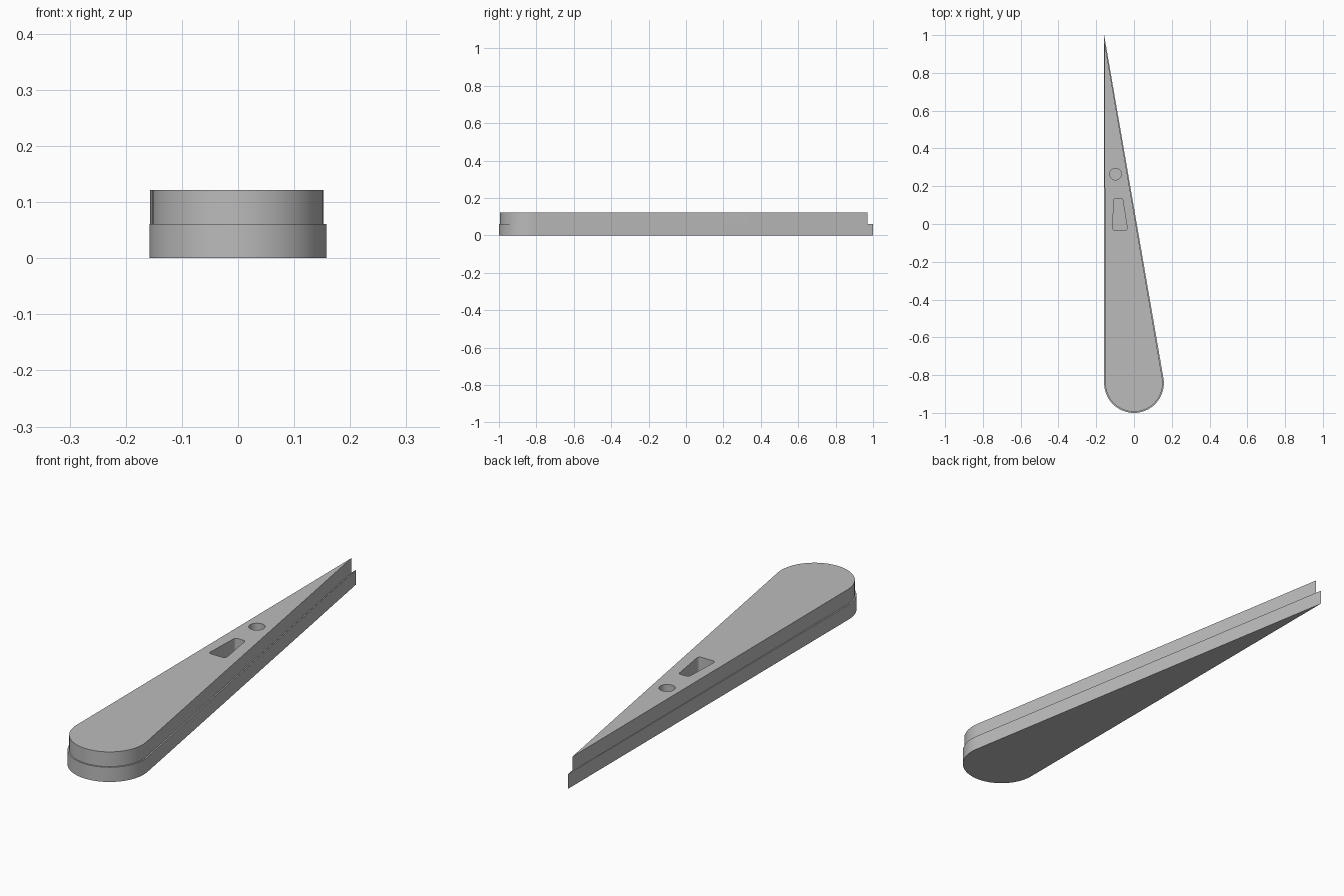
import bpy
import bmesh
from math import atan2, cos, sin, pi, tan
from mathutils import Vector

cube = bpy.data.objects.get("Cube")
if cube:
    bpy.data.objects.remove(cube, do_unlink=True)

grey = bpy.data.materials.new("mid grey")
grey.use_nodes = True
colour = (0.5, 0.5, 0.5, 1)
grey.diffuse_color = colour
grey.node_tree.nodes["Principled BSDF"].inputs["Base Color"].default_value = colour


def arc(center, radius, start, end, steps):
    return [Vector((center[0] + radius * cos(a), center[1] + radius * sin(a)))
            for a in (start + (end - start) * i / steps for i in range(steps + 1))]


def teardrop(tip, center, radius):
    """Round end joined to a sharp tip by its two tangent lines."""
    tip, center = Vector(tip), Vector(center)
    to_tip = tip - center
    middle = atan2(to_tip.y, to_tip.x)
    half = pi / 2 - math_asin(radius / to_tip.length)
    return [tip] + arc(center, radius, middle + half, middle - half + 2 * pi, 64)


def math_asin(s):
    return atan2(s, (1 - s * s) ** 0.5)


def rounded(corners, radius, steps=6):
    """Polygon with filleted corners, given counterclockwise."""
    points = []
    for i, c in enumerate(corners):
        c = Vector(c)
        a = (Vector(corners[i - 1]) - c).normalized()
        b = (Vector(corners[(i + 1) % len(corners)]) - c).normalized()
        half = a.angle(b) / 2
        center = c + (a + b).normalized() * radius / sin(half)
        first = c + a * radius / tan(half) - center
        start, sweep = atan2(first.y, first.x), pi - 2 * half
        points += arc(center, radius, start, start + sweep, steps)
    return points


def plate(name, loops, bottom, top):
    """Extrude an outline, with optional holes, between two heights."""
    bm = bmesh.new()
    edges = []
    for loop in loops:
        verts = [bm.verts.new((p.x, p.y, bottom)) for p in loop]
        edges += [bm.edges.new((v, verts[i - 1])) for i, v in enumerate(verts)]
    if len(loops) == 1:
        bm.faces.new(verts)
    else:
        bmesh.ops.triangle_fill(bm, edges=edges, use_beauty=True)
    result = bmesh.ops.extrude_face_region(bm, geom=bm.faces[:], use_keep_orig=True)
    moved = [g for g in result["geom"] if isinstance(g, bmesh.types.BMVert)]
    bmesh.ops.translate(bm, verts=moved, vec=(0, 0, top - bottom))
    bmesh.ops.recalc_face_normals(bm, faces=bm.faces[:])
    mesh = bpy.data.meshes.new(name)
    bm.to_mesh(mesh)
    bm.free()
    mesh.materials.append(grey)
    obj = bpy.data.objects.new(name, mesh)
    bpy.context.collection.objects.link(obj)
    bpy.ops.object.select_all(action="DESELECT")
    obj.select_set(True)
    bpy.context.view_layer.objects.active = obj
    bpy.ops.object.shade_smooth_by_angle(angle=pi / 6)


# Wide lower layer, closed underneath
plate("lower_body", [teardrop((-0.158, 1.0), (0, -0.842), 0.158)], 0, 0.061)

# Slightly smaller upper layer with a round hole and a tapered slot
round_hole = arc((-0.098, 0.264), 0.031, 0, 2 * pi, 32)[:-1]
slot = rounded([(-0.113, -0.033), (-0.034, -0.033), (-0.061, 0.136), (-0.107, 0.136)], 0.012)
plate("upper_body", [teardrop((-0.157, 0.97), (0, -0.842), 0.152), round_hole, slot], 0.061, 0.122)
